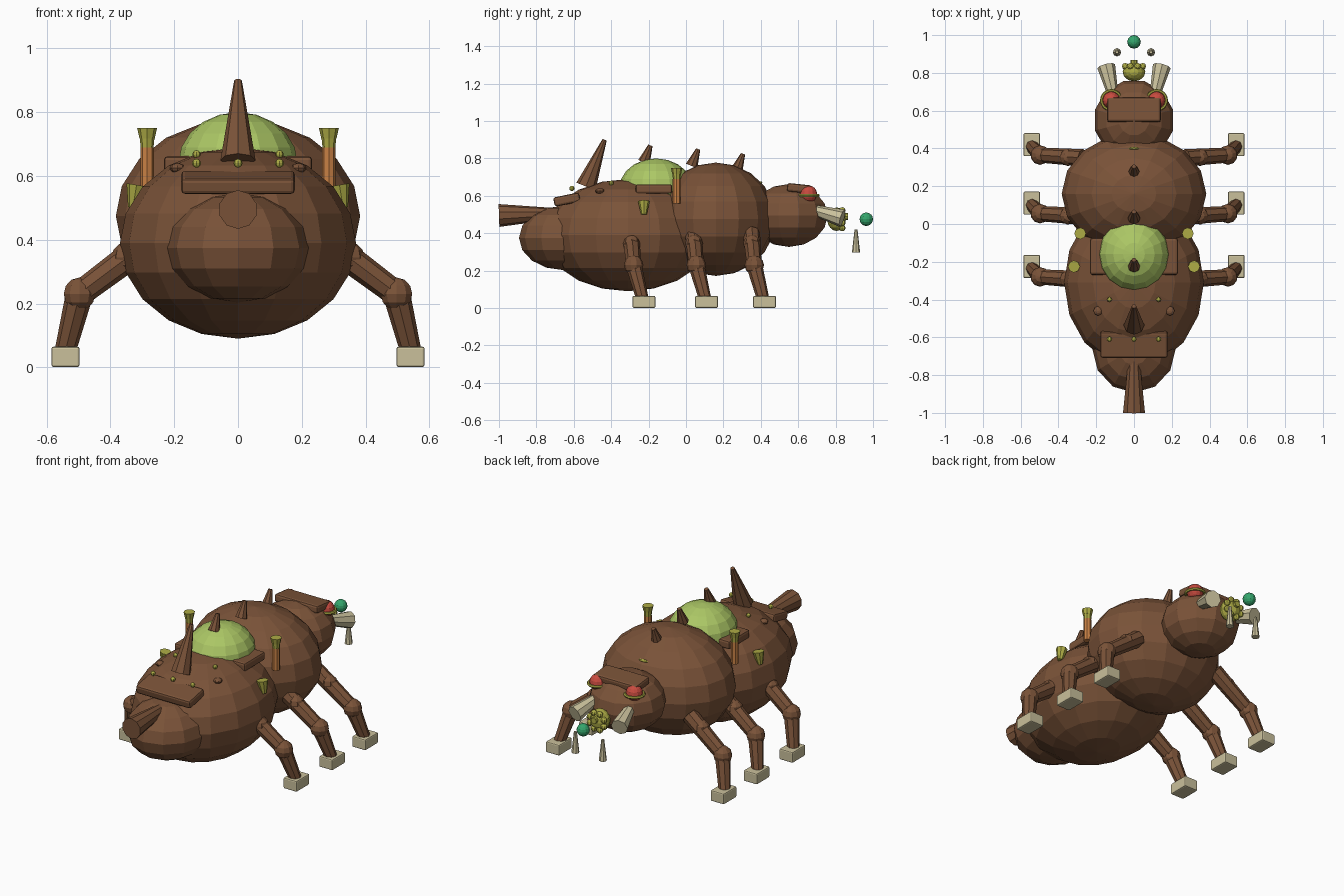
import bpy, math
from mathutils import Vector, Euler

if "Cube" in bpy.data.objects:
    bpy.data.objects.remove(bpy.data.objects["Cube"])


def mat(name, r, g, b):
    m = bpy.data.materials.new(name)
    m.diffuse_color = (r, g, b, 1)
    m.use_nodes = True
    m.node_tree.nodes["Principled BSDF"].inputs["Base Color"].default_value = m.diffuse_color
    return m


BROWN = mat("shell brown", .195, .086, .040)
LIME = mat("dome lime", .41, .57, .13)
OLIVE = mat("olive yellow", .42, .41, .06)
CREAM = mat("claw cream", .59, .53, .33)
RED = mat("eye red", .58, .07, .05)
GREEN = mat("orb green", .035, .38, .15)
ORANGE = mat("pipe orange", .58, .22, .06)


def finish(name, m):
    o = bpy.context.object
    o.name = name
    o.data.materials.append(m)
    return o


def ball(name, m, loc, rad, seg=16, rings=10):
    bpy.ops.mesh.primitive_uv_sphere_add(segments=seg, ring_count=rings, radius=1, location=loc)
    o = finish(name, m)
    o.scale = rad if isinstance(rad, tuple) else (rad,) * 3
    return o


def rod(name, m, a, b, r1, r2, sides=8):
    a, b = Vector(a), Vector(b)
    bpy.ops.mesh.primitive_cone_add(vertices=sides, radius1=r1, radius2=r2,
                                    depth=(b - a).length, location=(a + b) / 2)
    o = finish(name, m)
    o.rotation_euler = (b - a).to_track_quat('Z', 'Y').to_euler()
    return o


def box(name, m, loc, size, bevel=.01, tilt=0):
    bpy.ops.mesh.primitive_cube_add(size=1, location=loc)
    o = finish(name, m)
    for v in o.data.vertices:
        v.co = Vector(v.co[i] * size[i] for i in range(3))
    o.rotation_euler = Euler((tilt, 0, 0))
    b = o.modifiers.new("bevel", 'BEVEL')
    b.width, b.segments = bevel, 2
    return o


# Main body masses
ball("abdomen", BROWN, (0, -.31, .39), (.37, .45, .30))
ball("thorax", BROWN, (0, .16, .475), (.383, .32, .303))
ball("tail_bulb", BROWN, (0, -.655, .375), (.222, .238, .172), 12, 8)
ball("head", BROWN, (0, .55, .495), (.214, .214, .168), 12, 8).rotation_euler.z = math.radians(15)
rod("tail_tube", BROWN, (0, -1, .495), (0, -.70, .505), .061, .03, 10)

# Back dome and armour plates
ball("back_dome", LIME, (0, -.16, .64), (.187, .197, .16))
box("tail_plate", BROWN, (0, -.637, .58), (.356, .14, .05), .012, .2)
box("brow_plate", BROWN, (0, .605, .64), (.284, .13, .045), .012, -.1)

# Spikes along the back
rod("tail_horn", BROWN, (0, -.535, .65), (0, -.435, .90), .055, .012)
for y, z in ((.27, .735), (.03, .76), (-.225, .78)):
    rod("back_spike", BROWN, (0, y, z), (0, y + .035, z + .09), .033, .012)

# Snout cluster with floating orb
ball("snout", OLIVE, (0, .805, .475), (.06, .05, .063), 12, 8)
for i in range(8):
    a = math.tau * (i + .5) / 8
    ball("snout_stud", OLIVE, (.05 * math.cos(a), .835, .475 + .05 * math.sin(a)), .018, 8, 6)
rod("snout_tip", OLIVE, (0, .83, .49), (0, .867, .49), .018, .018)
ball("orb", GREEN, (0, .964, .475), .036, 12, 8)
ball("thorax_stud", OLIVE, (0, .40, .67), (.03, .008, .008), 8, 6)
ball("rear_stud", OLIVE, (0, -.61, .64), .014, 8, 6)

# Mirrored pairs
for s in (-1, 1):
    # Face
    ball("eye", RED, (s * .12, .655, .61), .046, 12, 8)
    bpy.ops.mesh.primitive_torus_add(major_radius=.052, minor_radius=.008, major_segments=16,
                                     minor_segments=6, location=(s * .12, .655, .602))
    finish("eye_ring", OLIVE)
    rod("mandible", CREAM, (s * .11, .68, .525), (s * .147, .835, .48), .028, .048)
    rod("fang", CREAM, (s * .09, .909, .297), (s * .09, .909, .42), .022, .008)

    # Back fittings
    box("side_plate", BROWN, (s * .17, -.172, .637), (.125, .195, .05), .012)
    rod("pipe", ORANGE, (s * .285, -.05, .56), (s * .285, -.05, .69), .021, .021)
    rod("pipe_cap", OLIVE, (s * .285, -.05, .688), (s * .285, -.05, .72), .02, .023)
    rod("pipe_cup", OLIVE, (s * .285, -.05, .718), (s * .285, -.05, .75), .024, .031)
    rod("side_cone", OLIVE, (s * .33, -.225, .50), (s * .318, -.225, .572), .015, .032)
    ball("rear_stud", OLIVE, (s * .13, -.61, .64), .014, 8, 6)
    ball("abdomen_stud", OLIVE, (s * .13, -.40, .668), .013, 8, 6)
    ball("shell_bump", BROWN, (s * .19, -.46, .625), (.025, .025, .015), 8, 6)

    # Three legs per side
    for y in (-.225, .11, .42):
        hip = (s * .27, y - .07, .40)
        knee = (s * .497, y - .055, .23)
        ball("hip", BROWN, (s * .35, y - .067, .345), .047, 8, 6)
        rod("upper_leg", BROWN, hip, knee, .046, .040)
        ball("knee", BROWN, knee, .052, 10, 6)
        rod("lower_leg", BROWN, knee, (s * .542, y - .008, .05), .043, .033)
        box("foot", CREAM, (s * .541, y, .033), (.088, .122, .064), .007)
